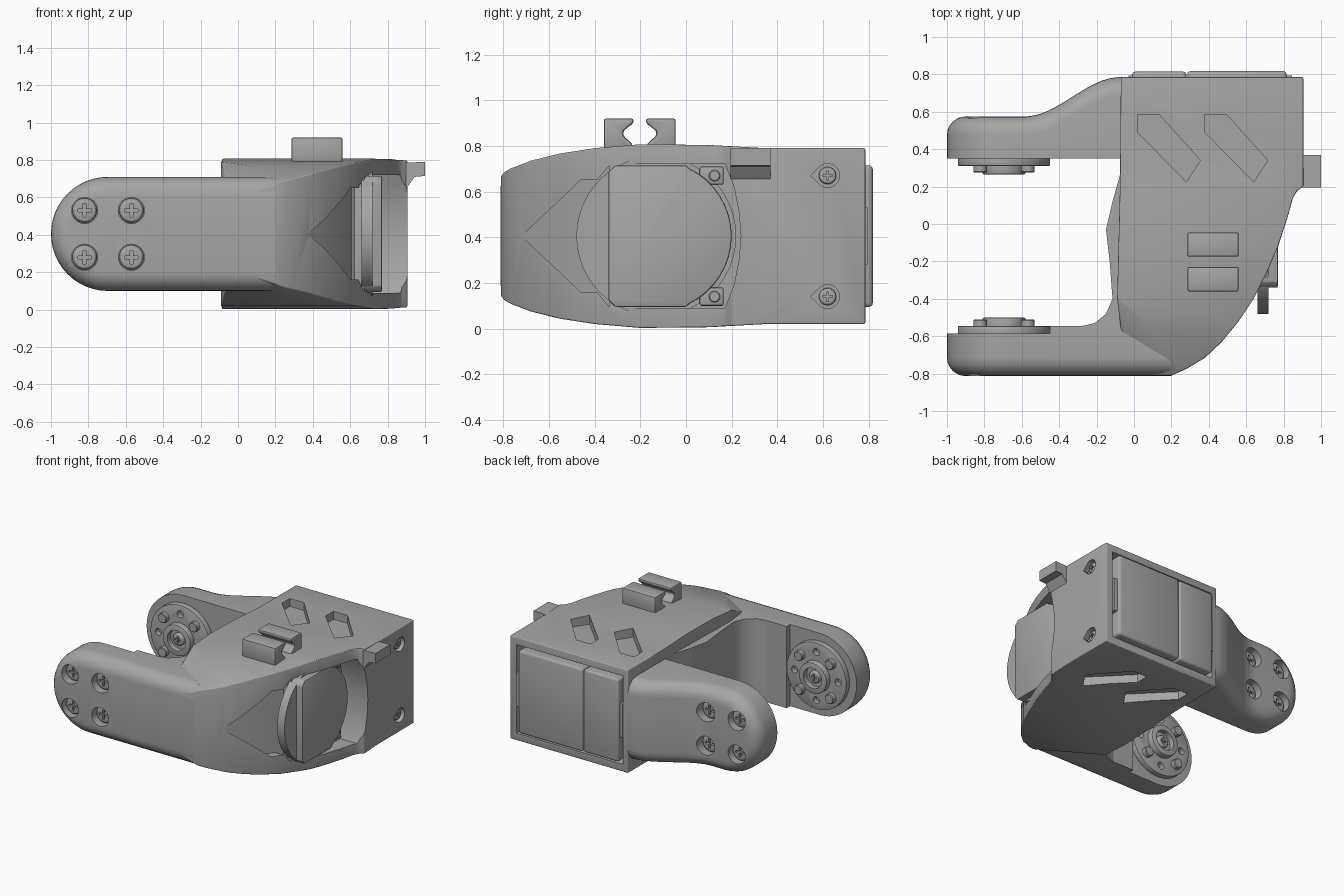
import bpy, bmesh, math
from mathutils import Vector

if "Cube" in bpy.data.objects:
    bpy.data.objects.remove(bpy.data.objects["Cube"])

MID = 0.405          # height of the symmetry plane
AXLE = -0.695        # x of both pivots

grey = bpy.data.materials.new("grey plastic")
grey.use_nodes = True
grey.diffuse_color = (0.38, 0.38, 0.38, 1)
grey.node_tree.nodes["Principled BSDF"].inputs["Base Color"].default_value = (0.38, 0.38, 0.38, 1)
parts = []


def finish(name, bm):
    bmesh.ops.recalc_face_normals(bm, faces=bm.faces)
    mesh = bpy.data.meshes.new(name)
    bm.to_mesh(mesh)
    bm.free()
    mesh.materials.append(grey)
    ob = bpy.data.objects.new(name, mesh)
    bpy.context.collection.objects.link(ob)
    parts.append(ob)
    return ob


def prism(name, pts, axis, lo, hi):
    """Extrude a 2D outline along an axis."""
    def place(p, h):
        return {"x": (h, p[0], p[1]), "y": (p[0], h, p[1]), "z": (p[0], p[1], h)}[axis]
    bm = bmesh.new()
    a = [bm.verts.new(place(p, lo)) for p in pts]
    b = [bm.verts.new(place(p, hi)) for p in pts]
    bm.faces.new(a)
    bm.faces.new(b)
    for i in range(len(pts)):
        j = (i + 1) % len(pts)
        bm.faces.new((a[i], a[j], b[j], b[i]))
    return finish(name, bm)


def rect(a0, a1, b0, b1):
    return [(a0, b0), (a1, b0), (a1, b1), (a0, b1)]


def circle(cx, cy, r, n=32):
    return [(cx + r * math.cos(math.tau * i / n), cy + r * math.sin(math.tau * i / n)) for i in range(n)]


def mirrored(top):
    """Complete an outline by reflecting its upper half about the mid plane."""
    return top + [(p, 2 * MID - z) for p, z in reversed(top) if abs(z - MID) > 0.001]


def apply(ob, kind, **settings):
    bpy.context.view_layer.objects.active = ob
    mod = ob.modifiers.new(kind, kind)
    for key, value in settings.items():
        setattr(mod, key, value)
    bpy.ops.object.modifier_apply(modifier=mod.name)
    return ob


def combine(ob, tool, operation="DIFFERENCE"):
    apply(ob, "BOOLEAN", object=tool, operation=operation, solver="EXACT")
    parts.remove(tool)
    bpy.data.objects.remove(tool)


def bevel(ob, width, segments=3):
    return apply(ob, "BEVEL", width=width, segments=segments, limit_method="ANGLE", angle_limit=math.radians(35))


def screw(name, axis, a, b, r, lo, hi, out):
    """Domed head with a cross slot; out is the sign of the facing direction."""
    head = bevel(prism(name, circle(a, b, r, 24), axis, lo, hi), r * 0.3)
    w, n = r * 0.12, r * 0.55
    cross = [(w, w), (w, n), (-w, n), (-w, w), (-n, w), (-n, -w),
             (-w, -w), (-w, -n), (w, -n), (w, -w), (n, -w), (n, w)]
    face = hi if out > 0 else lo
    span = sorted((face - out * 0.02, face + out * 0.02))
    combine(head, prism("cross_cutter", [(a + p, b + q) for p, q in cross], axis, *span))


# Main housing: plan outline intersected with side outline
plan = [(-0.07, 0.785), (-0.075, 0.2), (-0.09, -0.4), (-0.07, -0.56), (0.0, -0.81), (0.2, -0.81),
        (0.28, -0.775), (0.38, -0.715), (0.47, -0.63), (0.56, -0.52), (0.64, -0.4), (0.71, -0.26),
        (0.77, -0.12), (0.82, 0.03), (0.85, 0.14), (0.875, 0.18), (0.905, 0.2), (0.905, 0.785)]
side = [(-0.82, 0.67), (-0.77, 0.7), (-0.68, 0.735), (-0.55, 0.767), (-0.4, 0.79), (-0.2, 0.807),
        (0.1, 0.804), (0.35, 0.79), (0.83, 0.79)]
body = prism("housing", plan, "z", -0.1, 1)
combine(body, prism("side_outline", mirrored(side), "x", -0.5, 1.2), "INTERSECT")

# Slopes blending the housing down into the front arm
bm = bmesh.new()
bm.from_mesh(body.data)
for s in (1, -1):
    cut = bmesh.ops.bisect_plane(bm, geom=bm.verts[:] + bm.edges[:] + bm.faces[:], clear_outer=True,
                                 plane_co=(-0.09, -0.4, MID + s * 0.385),
                                 plane_no=Vector((-0.017, -0.028, s * 0.055)).normalized())
    bmesh.ops.contextual_create(bm, geom=[e for e in cut["geom_cut"] if isinstance(e, bmesh.types.BMEdge)])
bmesh.ops.recalc_face_normals(bm, faces=bm.faces)
bm.to_mesh(body.data)
bm.free()
bevel(body, 0.018, 3)

# Arrow-shaped side opening with a ramp floor
opening = mirrored([(-0.72, MID), (-0.46, 0.65), (-0.39, 0.65), (-0.33, 0.72),
                    (0.17, 0.72), (0.21, 0.62), (0.232, 0.51), (0.24, MID)])
cutter = prism("opening_cutter", opening, "x", 0.2, 1.2)
floor = [(0.37, -0.73), (0.61, -0.335), (0.7, -0.335), (0.7, 0.3), (1.1, 0.3), (1.1, -0.9), (0.37, -0.9)]
combine(cutter, prism("floor_outline", floor, "z", -0.2, 1.2), "INTERSECT")
combine(body, cutter)

# Rear opening, slanted pockets above and below, teardrop screw wells
combine(body, prism("rear_cutter", rect(-0.03, 0.85, 0.075, 0.735), "y", 0.7, 0.9))
pocket = [(0.02, 0.585), (0.135, 0.585), (0.355, 0.34), (0.28, 0.225), (0.02, 0.49)]
for dx in (0, 0.36):
    shape = [(x + dx, y) for x, y in pocket]
    combine(body, prism("pocket_cutter", shape, "z", 0.73, 0.9))
    combine(body, prism("pocket_cutter", shape, "z", -0.1, 0.08))
for z in (0.67, 0.14):
    drop = [p for p in circle(0.62, z, 0.052) if p[0] > 0.59]
    drop.sort(key=lambda p: math.atan2(p[1] - z, p[0] - 0.62))
    combine(body, prism("well_cutter", drop + [(0.545, z)], "x", 0.865, 1))
    screw("side_screw", "x", 0.62, z, 0.038, 0.86, 0.89, 1)

# Servo seen through the side opening
dome = [(-0.13 + 0.33 * math.cos(a), MID + 0.33 * math.sin(a))
        for a in (math.radians(64 - 8 * i) for i in range(9))]
cap = mirrored([(-0.34, 0.685), (-0.31, 0.715), (0.0, 0.715)] + dome)
bevel(prism("servo_cap", cap, "x", 0.62, 0.77), 0.008, 2)
prism("servo_ledge", circle(-0.13, MID, 0.35, 48), "x", 0.66, 0.72)
for z in (0.67, 0.14):
    bevel(prism("servo_lug", rect(0.06, 0.165, z - 0.04, z + 0.04), "x", 0.68, 0.74), 0.008, 2)
    bevel(prism("servo_lug_screw", circle(0.125, z, 0.025, 20), "x", 0.72, 0.75), 0.004, 1)

# Servo cover in the rear opening
bevel(prism("rear_cover_wide", rect(0.285, 0.815, 0.095, 0.715), "y", 0.65, 0.818), 0.018)
bevel(prism("rear_cover_narrow", rect(-0.01, 0.28, 0.095, 0.715), "y", 0.65, 0.815), 0.018)
for x in (-0.03, 0.81):
    prism("rear_cover_tab", rect(x, x + 0.035, 0.28, 0.53), "y", 0.65, 0.795)

# Pair of cable clips on top
lug = [(-0.36, 0.78), (-0.36, 0.92), (-0.23, 0.92), (-0.23, 0.9), (-0.275, 0.865),
       (-0.275, 0.845), (-0.235, 0.81), (-0.235, 0.78)]
for name, shape in (("front_clip", lug), ("rear_clip", [(-0.405 - y, z) for y, z in lug])):
    bevel(prism(name, shape, "x", 0.285, 0.56), 0.012, 2)

# Side hook
hook = [(0.87, 0.785), (1.0, 0.79), (1.0, 0.715), (0.945, 0.71), (0.905, 0.655), (0.87, 0.655)]
prism("side_hook", hook, "y", 0.195, 0.37)


def arm(name, sign, inner, outer, end):
    """Stadium-shaped arm; outer(x) gives its outer face, which has a rounded rim."""
    r, fillet, steps = 0.305, 0.1, 6
    straight = [end + (AXLE - end) * i / 16 for i in range(16)]

    def ring(bm, inset, drop, flat=False):
        rr = r - inset
        top = [(x, MID + rr) for x in straight]
        arc = [(AXLE + rr * math.cos(a), MID + rr * math.sin(a))
               for a in (math.pi * (0.5 + i / 24) for i in range(25))]
        low = [(x, 2 * MID - z) for x, z in reversed(top)]
        return [bm.verts.new((x, inner if flat else sign * (outer(x) - drop), z)) for x, z in top + arc + low]
    bm = bmesh.new()
    rings = [ring(bm, 0, 0, True)]
    for k in range(steps + 1):
        t = math.pi / 2 * k / steps
        rings.append(ring(bm, fillet * (1 - math.cos(t)), fillet * (1 - math.sin(t))))
    n = len(rings[0])
    for a, b in zip(rings, rings[1:]):
        for i in range(n - 1):
            bm.faces.new((a[i], a[i + 1], b[i + 1], b[i]))
    last = rings[-1]
    for i in range(n // 2 - 1):
        bm.faces.new((last[i], last[i + 1], last[n - 2 - i], last[n - 1 - i]))
    bm.faces.new((last[n // 2 - 1], last[n // 2], last[n // 2 + 1]))
    bm.faces.new(rings[0])
    bm.faces.new([q[0] for q in rings] + [q[-1] for q in reversed(rings)])
    ob = finish(name, bm)
    # Screw wells on the outer face
    face = sign * outer(-0.9)
    for dx in (-0.125, 0.125):
        for dz in (-0.125, 0.125):
            x, z = AXLE + dx, MID + dz
            well = sorted((face - sign * 0.075, face + sign * 0.05))
            combine(ob, prism("well_cutter", circle(x, z, 0.07), "y", *well))
            head = sorted((face - sign * 0.085, face - sign * 0.04))
            screw(name + "_screw", "y", x, z, 0.066, *head, sign)
    return ob


def swept(x):
    t = min(max((x + 0.58) / 0.5, 0), 1)
    return 0.575 + 0.21 * t * t * (3 - 2 * t)


front = arm("front_arm", -1, -0.545, lambda x: 0.813, 0.2)
combine(front, prism("step_cutter", rect(-1.1, -0.45, 0, 0.9), "y", -0.585, -0.4))
arm("rear_arm", 1, 0.35, swept, -0.05)

# Curved web between the front arm and the housing
web = [(-0.3, -0.55), (-0.21, -0.53), (-0.15, -0.48), (-0.115, -0.4), (-0.13, -0.2), (-0.15, -0.03),
       (-0.115, 0.12), (-0.07, 0.28), (0.0, 0.28), (0.0, -0.6), (-0.3, -0.6)]
prism("inner_web", web, "z", 0.1, 0.71)


# Pivot discs facing each other on the arms
def pivot(name, base, s):
    def span(a, b):
        return sorted((base + s * a, base + s * b))
    disc = bevel(prism(name + "_disc", circle(AXLE, MID, 0.247, 64), "y", *span(-0.02, 0.04)), 0.006, 2)
    hub = bevel(prism(name + "_hub", circle(AXLE, MID, 0.115, 48), "y", *span(0, 0.085)), 0.008, 2)
    combine(hub, prism("bore_cutter", circle(AXLE, MID, 0.075, 40), "y", *span(0.045, 0.2)))
    screw(name + "_centre_screw", "y", AXLE, MID, 0.045, *span(0.03, 0.07), s)
    for i in range(8):
        a = math.tau * i / 8
        x, z = AXLE + 0.18 * math.cos(a), MID + 0.18 * math.sin(a)
        if i % 2:
            bevel(prism(name + "_boss", circle(x, z, 0.036, 20), "y", *span(0.02, 0.075)), 0.005, 1)
        else:
            combine(disc, prism("hole_cutter", circle(x, z, 0.026, 20), "y", *span(0.0, 0.2)))


pivot("front_pivot", -0.585, 1)
pivot("rear_pivot", 0.35, -1)

# Smooth rounded surfaces, keep hard edges
for ob in bpy.context.view_layer.objects:
    ob.select_set(ob in parts)
bpy.context.view_layer.objects.active = body
bpy.ops.object.shade_smooth_by_angle(angle=math.radians(30))
